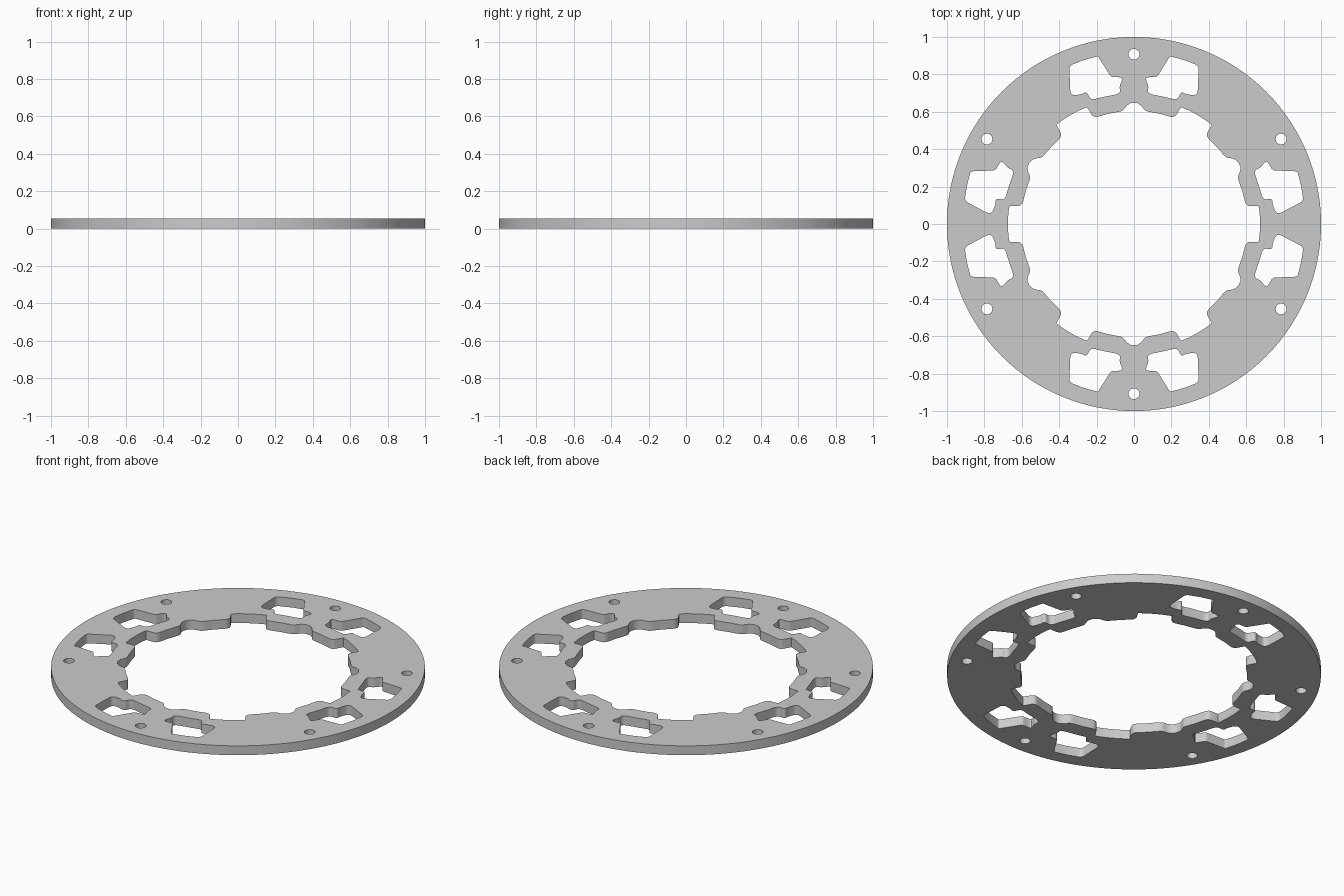
import bpy
from math import sin, cos, radians, pi
from mathutils import Vector

if "Cube" in bpy.data.objects:
    bpy.data.objects.remove(bpy.data.objects["Cube"])

T = 0.055  # plate thickness


def polar(deg, r):
    return Vector((r * cos(radians(deg)), r * sin(radians(deg))))


def circle(r, n, c=(0, 0)):
    return [Vector(c) + polar(360 * i / n, r) for i in range(n)]


def rounded(corners):
    # replace each (x, y, radius) corner with a small smooth curve
    out = []
    n = len(corners)
    for i, (x, y, r) in enumerate(corners):
        p = Vector((x, y))
        if r == 0:
            out.append(p)
            continue
        a, b = Vector(corners[i - 1][:2]), Vector(corners[(i + 1) % n][:2])
        s = p + (a - p).normalized() * min(r, (a - p).length * 0.48)
        e = p + (b - p).normalized() * min(r, (b - p).length * 0.48)
        for k in range(6):
            t = k / 5
            out.append(s * (1 - t) ** 2 + p * 2 * t * (1 - t) + e * t * t)
    return out


loops = [circle(1.0, 128)]

# toothed bore: a half tooth (angle offset, radius) mirrored and repeated 6 times
half = [(0, .648), (1.6, .646), (3.2, .637), (4.3, .625), (5.2, .613), (6.3, .607),
        (8, .605), (13, .605), (18.2, .605), (19.6, .607), (20.6, .614),
        (21.2, .625), (21.9, .673), (24.5, .674), (27, .674), (30, .674)]
bore = []
for k in range(6):
    base = 30 + 60 * k
    bore += [polar(base - a, r) for a, r in half[:0:-1]]
    bore += [polar(base + a, r) for a, r in half[:-1]]
loops.append(bore)

# windows: one outline, a copy turned 60 degrees, mirrored to all quadrants
window = rounded([
    (.193, .897, .008), (.270, .876, 0), (.346, .846, .02), (.340, .685, .035),
    (.280, .694, .01), (.252, .708, .02), (.233, .662, .025), (.165, .679, 0),
    (.072, .697, .035), (.078, .735, .015), (.058, .785, .025), (.122, .785, .015)])
c, s = cos(pi / 3), sin(pi / 3)
turned = [Vector((p.x * c + p.y * s, p.y * c - p.x * s)) for p in window]
for outline in (window, turned):
    for sx in (1, -1):
        for sy in (1, -1):
            loops.append([Vector((p.x * sx, p.y * sy)) for p in outline])

# six screw holes
for k in range(6):
    loops.append(circle(.029, 24, polar(30 + 60 * k, .908)))

# filled and extruded plate
curve = bpy.data.curves.new("ring_plate", 'CURVE')
curve.dimensions = '2D'
curve.fill_mode = 'BOTH'
curve.extrude = T / 2
for loop in loops:
    sp = curve.splines.new('POLY')
    sp.points.add(len(loop) - 1)
    for pt, p in zip(sp.points, loop):
        pt.co = (p.x, p.y, 0, 1)
    sp.use_cyclic_u = True
    sp.use_smooth = False
plate = bpy.data.objects.new("ring_plate", curve)
plate.location.z = T / 2
bpy.context.collection.objects.link(plate)
bpy.context.view_layer.objects.active = plate
plate.select_set(True)
bpy.ops.object.convert(target='MESH')
bpy.ops.object.shade_smooth_by_angle(angle=radians(30))
